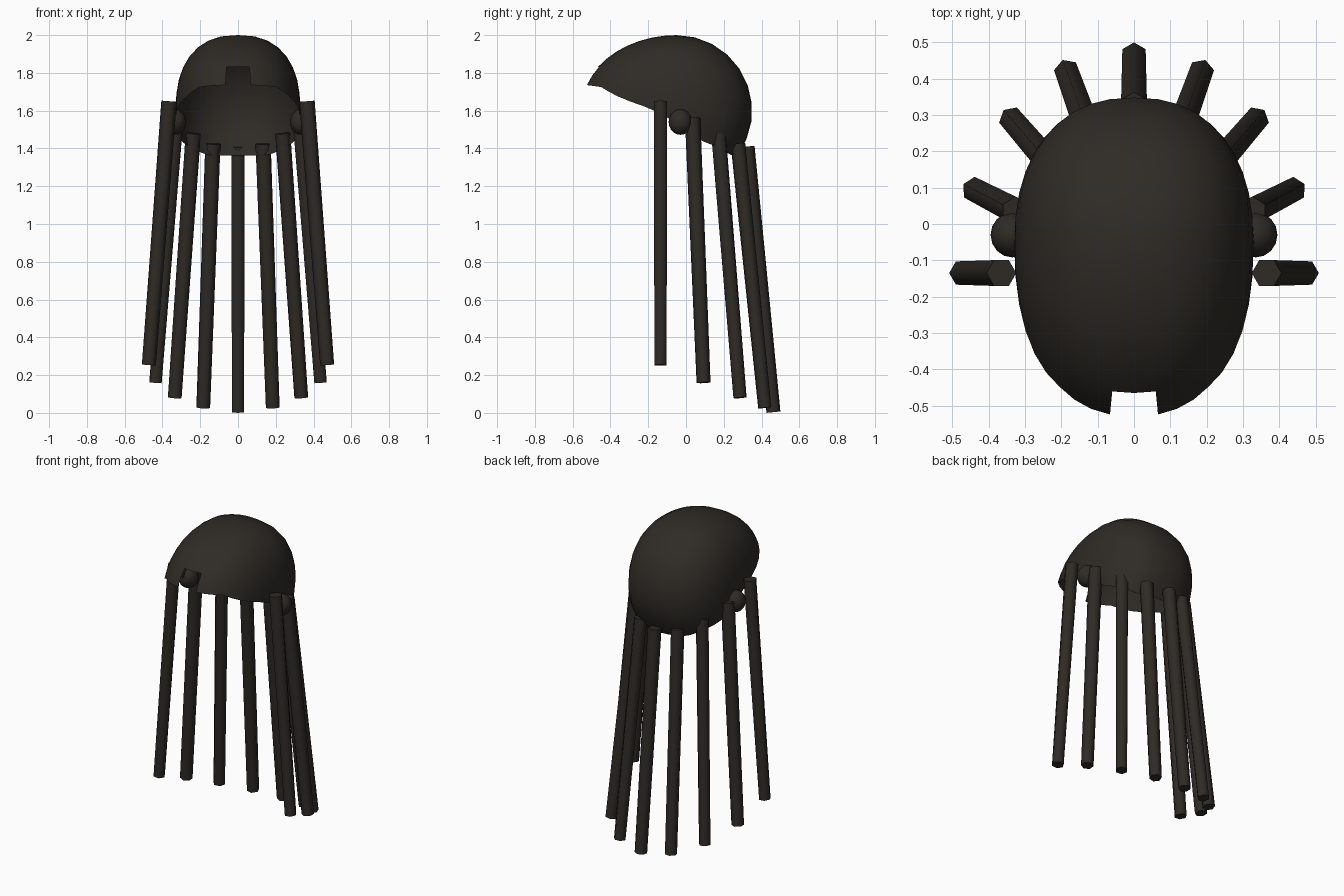
import bpy, bmesh, math
from mathutils import Vector, Matrix

if "Cube" in bpy.data.objects:
    bpy.data.objects.remove(bpy.data.objects["Cube"])

mat = bpy.data.materials.new("dark_brown")
mat.diffuse_color = (0.028, 0.024, 0.019, 1)
mat.use_nodes = True
mat.node_tree.nodes["Principled BSDF"].inputs["Base Color"].default_value = mat.diffuse_color


def finish(name, bm, angle=50):
    me = bpy.data.meshes.new(name)
    bmesh.ops.recalc_face_normals(bm, faces=bm.faces)
    bm.to_mesh(me)
    bm.free()
    ob = bpy.data.objects.new(name, me)
    bpy.context.collection.objects.link(ob)
    me.materials.append(mat)
    bpy.ops.object.select_all(action='DESELECT')
    ob.select_set(True)
    bpy.context.view_layer.objects.active = ob
    bpy.ops.object.shade_smooth_by_angle(angle=math.radians(angle))
    return ob


# Lower edge of the hair cap: (y, z) pairs from forehead to nape
RIM = [(-0.55, 1.735), (-0.47, 1.725), (-0.40, 1.69), (-0.33, 1.66), (-0.2, 1.615),
       (-0.1, 1.57), (0.0, 1.50), (0.1, 1.435), (0.2, 1.41), (0.3, 1.365), (0.4, 1.36)]


def rim_z(y):
    for (y0, z0), (y1, z1) in zip(RIM, RIM[1:]):
        if y <= y1:
            return z0 + (z1 - z0) * (y - y0) / (y1 - y0)
    return RIM[-1][1]


def spow(v, e):
    return math.copysign(abs(v) ** e, v)


# Hair cap: open dome shell with a square notch over the forehead
CY, CZ, H = -0.05, 1.6, 0.4
COLS, ROWS = 40, 9
bm = bmesh.new()
apex = bm.verts.new((0, CY, CZ + H))
grid = []
for c in range(COLS):
    a = 2 * math.pi * c / COLS          # zero faces the front
    px = 0.33 * spow(math.sin(a), 0.85)
    py = -spow(math.cos(a), 0.92)
    py *= 0.51 if py < 0 else 0.40
    low = math.asin((rim_z(CY + py) - CZ) / H)
    col = []
    for r in range(1, ROWS + 1):
        el = math.pi / 2 + (low - math.pi / 2) * r / ROWS
        s = abs(math.sin(el))
        wx = (1 - s ** 2.4) ** (1 / 2.4)
        col.append(bm.verts.new((px * wx, CY + py * math.cos(el), CZ + H * math.sin(el))))
    grid.append(col)
for c in range(COLS):
    p, q = grid[c], grid[(c + 1) % COLS]
    bm.faces.new((apex, p[0], q[0]))
    for r in range(ROWS - 1):
        if c in (0, COLS - 1) and r >= 6:
            continue
        bm.faces.new((p[r], p[r + 1], q[r + 1], q[r]))
bmesh.ops.delete(bm, geom=[v for v in bm.verts if not v.link_faces], context='VERTS')
finish("hair_cap", bm)


# Hanging strands: six-sided tapered rods, corner pointing outward
def strand(name, top, bottom):
    top, bottom = Vector(top), Vector(bottom)
    axis = (top - bottom).normalized()
    out = Vector((bottom.x - top.x, bottom.y - top.y, 0))
    out = (out - axis * out.dot(axis)).normalized()
    side = axis.cross(out)
    bm = bmesh.new()
    rings = []
    for centre, rad in ((bottom, 0.037), (top, 0.041)):
        rings.append([bm.verts.new(centre + rad * (out * math.cos(k * math.pi / 3)
                                                   + side * math.sin(k * math.pi / 3)))
                      for k in range(6)])
    for k in range(6):
        j = (k + 1) % 6
        bm.faces.new((rings[0][k], rings[0][j], rings[1][j], rings[1][k]))
    bm.faces.new(rings[0])
    bm.faces.new(rings[1])
    finish(name, bm, 65)


STRANDS = [("side", (0.365, -0.135, 1.65), (0.472, -0.135, 0.253)),
           ("rear_side", (0.325, 0.035, 1.56), (0.437, 0.093, 0.16)),
           ("rear_corner", (0.237, 0.172, 1.48), (0.335, 0.286, 0.08)),
           ("rear_inner", (0.133, 0.275, 1.425), (0.184, 0.417, 0.027))]
for label, t, b in STRANDS:
    for sx, sd in ((1, "right"), (-1, "left")):
        strand(f"{label}_strand_{sd}", (sx * t[0], t[1], t[2]), (sx * b[0], b[1], b[2]))
strand("rear_centre_strand", (0, 0.322, 1.41), (0, 0.463, 0.004))

# Small rounded tufts at the sides
for sx, sd in ((1, "right"), (-1, "left")):
    bm = bmesh.new()
    bmesh.ops.create_uvsphere(bm, u_segments=16, v_segments=10, radius=1.0)
    bmesh.ops.transform(bm, verts=bm.verts, matrix=Matrix.Translation((sx * 0.335, -0.03, 1.54))
                        @ Matrix.Diagonal((0.06, 0.062, 0.068, 1)))
    finish(f"side_tuft_{sd}", bm)
